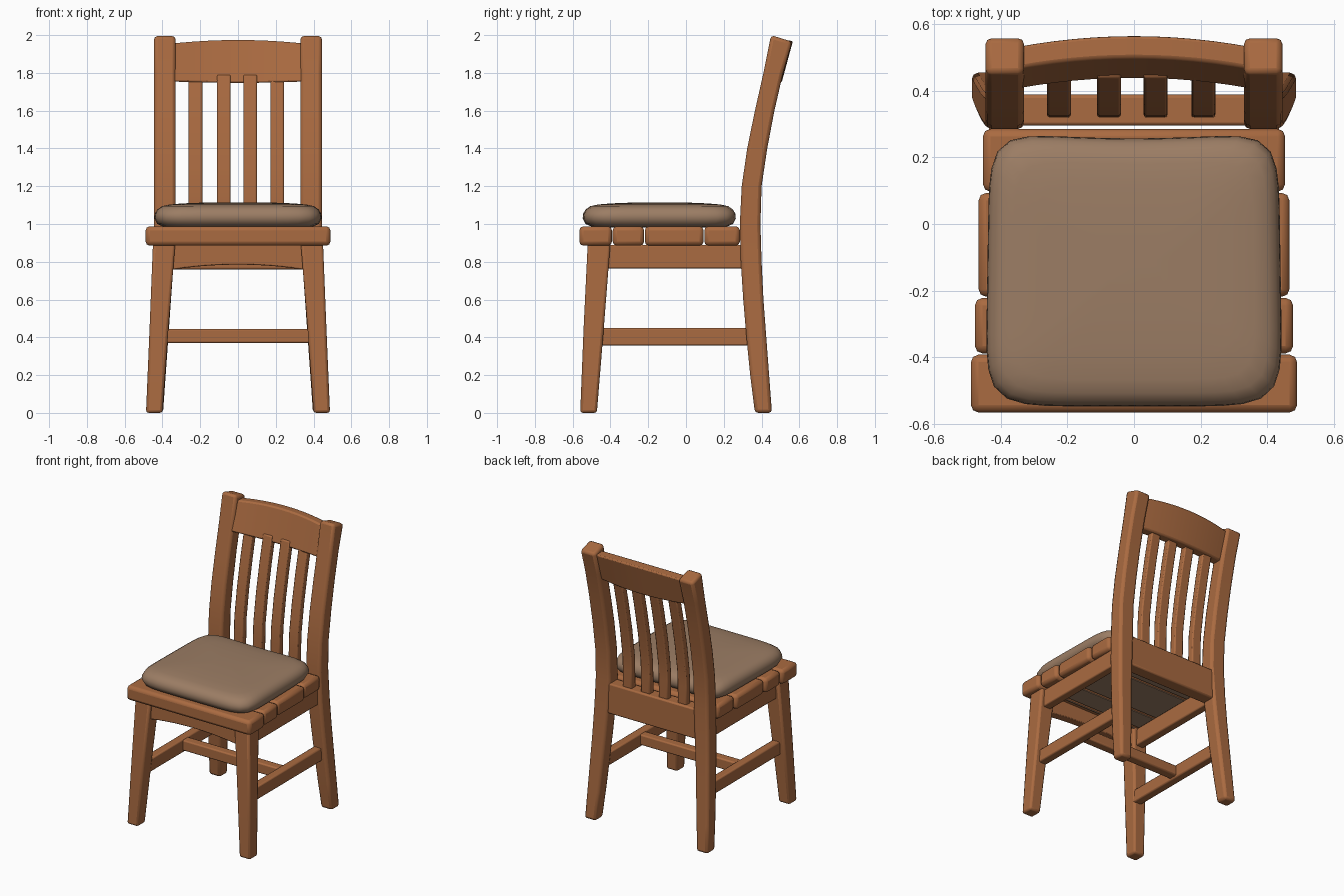
import bpy, bmesh, math

if "Cube" in bpy.data.objects:
    bpy.data.objects.remove(bpy.data.objects["Cube"])


def material(name, rgb):
    m = bpy.data.materials.new(name)
    m.diffuse_color = (*rgb, 1)
    m.use_nodes = True
    m.node_tree.nodes["Principled BSDF"].inputs["Base Color"].default_value = m.diffuse_color
    return m


WOOD = material("warm wood", (0.40, 0.145, 0.052))
FABRIC = material("tan fabric", (0.33, 0.205, 0.128))


def loft(name, rings, mat=WOOD, bevel=0.012, angle=35):
    """Skin a list of point rings and cap both ends."""
    bm = bmesh.new()
    loops = [[bm.verts.new(p) for p in r] for r in rings]
    n = len(loops[0])
    for a, b in zip(loops, loops[1:]):
        for i in range(n):
            j = (i + 1) % n
            bm.faces.new((a[i], a[j], b[j], b[i]))
    bm.faces.new(loops[0])
    bm.faces.new(loops[-1])
    bmesh.ops.recalc_face_normals(bm, faces=bm.faces)
    me = bpy.data.meshes.new(name)
    bm.to_mesh(me)
    bm.free()
    me.materials.append(mat)
    ob = bpy.data.objects.new(name, me)
    bpy.context.collection.objects.link(ob)
    if bevel:
        mod = ob.modifiers.new("soft edges", "BEVEL")
        mod.width = bevel
        mod.segments = 2
        mod.angle_limit = math.radians(40)
    bpy.context.view_layer.objects.active = ob
    ob.select_set(True)
    bpy.ops.object.shade_smooth_by_angle(angle=math.radians(angle))
    ob.select_set(False)
    return ob


def mirror(ob):
    mod = ob.modifiers.new("other side", "MIRROR")
    mod.use_axis = (True, False, False)
    return ob


def upright(sections):
    """Sections are (z, x0, x1, y0, y1)."""
    return [[(x0, y0, z), (x1, y0, z), (x1, y1, z), (x0, y1, z)]
            for z, x0, x1, y0, y1 in sections]


def box(name, x0, x1, y0, y1, z0, z1, mat=WOOD, bevel=0.012):
    return loft(name, upright([(z0, x0, x1, y0, y1), (z1, x0, x1, y0, y1)]), mat, bevel)


# Legs
mirror(loft("front_leg", upright([(0, .40, .487, -.56, -.472), (.45, .368, .468, -.542, -.435),
                                  (.9, .332, .45, -.52, -.40)]), bevel=.014))
back = [(0, .365, .455), (.2, .34, .44), (.4, .32, .425), (.6, .303, .41), (.8, .29, .40),
        (1.0, .285, .394), (1.2, .295, .40), (1.4, .324, .43), (1.6, .365, .468),
        (1.8, .41, .514)]
rows = []
for z, y0, y1 in back:
    t = max(0, 1 - z / .95)
    rows.append((z, .33 + .067 * t, .445 + .042 * t, y0, y1))
post = upright(rows)
post.append([(.33, .45, 2.0), (.445, .45, 2.0), (.445, .562, 1.965), (.33, .562, 1.965)])
mirror(loft("back_leg_and_post", post, bevel=.018))


def back_y(z):
    """Centre line of the curved posts."""
    for (za, a, b), (zb, c, d) in zip(back, back[1:]):
        if za <= z <= zb:
            t = (z - za) / (zb - za)
            return ((a + b) * (1 - t) + (c + d) * t) / 2


# Back slats
for i, x in enumerate((-.225, -.075, .065, .208)):
    zs = [.95, 1.1, 1.2, 1.3, 1.4, 1.5, 1.6, 1.7, 1.79]
    loft(f"back_slat_{i + 1}", upright([(z, x - .036, x + .036, back_y(z) - .022, back_y(z) + .026)
                                        for z in zs]), bevel=.008)

# Bowed top rail, leaning backwards
rings = []
for i in range(13):
    x = -.36 + .06 * i
    bow = 1 - (x / .36) ** 2
    y, zt, zb = .402 + .034 * bow, 1.955 + .02 * bow, 1.755 - .008 * bow
    rings.append([(x, y, zb), (x, y + .07, zb), (x, y + .13, zt - .006), (x, y + .062, zt)])
loft("top_rail", rings, bevel=.01)

# Seat planks
for i, (y0, y1, w) in enumerate(((-.565, -.392, .489), (-.388, -.222, .477),
                                 (-.218, .093, .466), (.097, .285, .453))):
    box(f"seat_plank_{i + 1}", -w, w, y0, y1, .885, .988, bevel=.022)
    box(f"seat_underside_{i + 1}", -.36, .36, max(y0, -.42) + .01, y1 - .01, .88, .886, FABRIC, 0)

# Aprons: arched front, straight sides and deep back rail
rings = []
for i in range(11):
    x = -.36 + .072 * i
    zb = .757 + .028 * (1 - (x / .36) ** 2)
    rings.append([(x, -.495, zb), (x, -.435, zb), (x, -.435, .89), (x, -.495, .89)])
loft("front_apron", rings, bevel=.006)
mirror(box("side_apron", .365, .425, -.43, .31, .765, .89, bevel=.008))
box("back_rail", -.35, .35, .295, .388, .76, .975, bevel=.01)

# Stretchers in an H layout
mirror(loft("side_stretcher", [[(x, y, z) for x, z in ((.375, .357), (.435, .357), (.435, .45), (.375, .45))]
                               for y in (-.46, .35)], bevel=.009))
box("cross_stretcher", -.39, .39, -.085, -.02, .37, .445, bevel=.009)

# Cushion: soft rounded square, slightly narrower at the back
rings = []
for inset, z in ((.12, .982), (.05, .985), (.015, 1.0), (0, 1.03), (.003, 1.055), (.015, 1.077),
                 (.04, 1.094), (.08, 1.103), (.15, 1.109), (.25, 1.113), (.36, 1.115)):
    ring = []
    for k in range(64):
        a = 2 * math.pi * (k + .5) / 64
        c, s = math.cos(a), math.sin(a)
        r = (abs(c) ** 7 + abs(s) ** 7) ** (-1 / 7)
        x, y = r * c * (.446 - inset), r * s * (.412 - inset)
        x *= 1 - .035 * (y + .4)
        if y > 0:
            y -= .02 * max(0, 1 - (x / .4) ** 2) * y / .41
        ring.append((x, y - .135, z))
    rings.append(ring)
loft("seat_cushion", rings, FABRIC, 0, 60)
